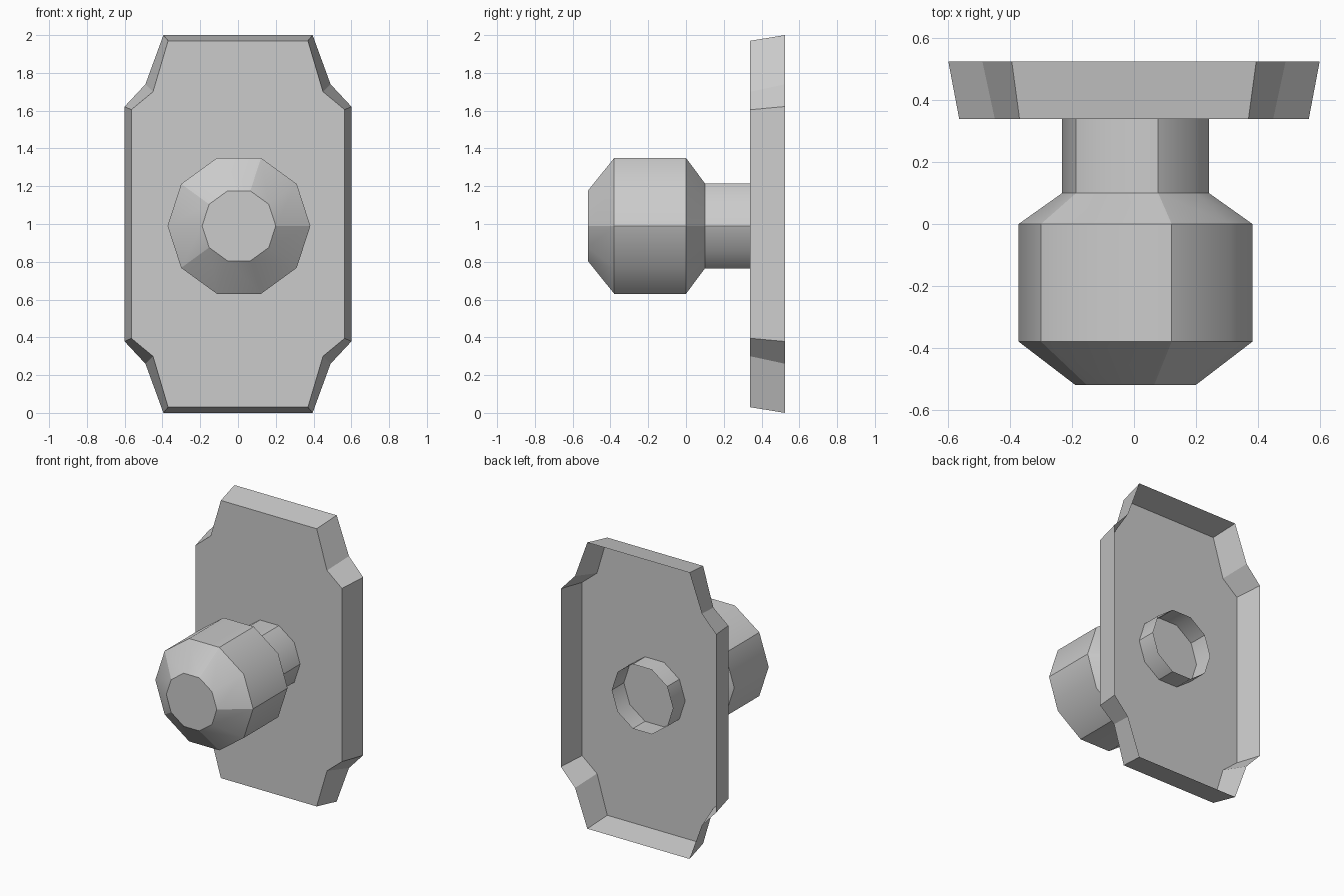
import bpy, bmesh
from math import cos, sin, tau

cube = bpy.data.objects.get("Cube")
if cube:
    bpy.data.objects.remove(cube, do_unlink=True)

grey = bpy.data.materials.new("plain grey")
grey.use_nodes = True
colour = (0.6, 0.6, 0.6, 1)
grey.diffuse_color = colour
grey.node_tree.nodes["Principled BSDF"].inputs["Base Color"].default_value = colour

SIDES = 10


def finish(name, bm):
    mesh = bpy.data.meshes.new(name)
    bm.to_mesh(mesh)
    bm.free()
    mesh.materials.append(grey)
    obj = bpy.data.objects.new(name, mesh)
    bpy.context.collection.objects.link(obj)
    return obj


def bridge(bm, a, b):
    """Join two closed loops of vertices with quads."""
    n = len(a)
    return [bm.faces.new((a[i], a[(i + 1) % n], b[(i + 1) % n], b[i]))
            for i in range(n)]


def turned(name, profile, cap_front):
    """Ten-sided turning around the y axis; profile runs front to back."""
    bm = bmesh.new()
    rings = [[bm.verts.new((0.005 + r * cos(tau * i / SIDES), y,
                            0.99 + r * sin(tau * i / SIDES)))
              for i in range(SIDES)] for r, y in profile]
    for a, b in zip(rings, rings[1:]):
        for face in bridge(bm, a, b):
            face.smooth = True
        # rounded in pairs of sides: ring edges and every second ridge are sharp
        for i in range(0, SIDES, 2):
            bm.edges.get((a[i], b[i])).smooth = False
    for ring in rings:
        for i in range(SIDES):
            bm.edges.get((ring[i], ring[(i + 1) % SIDES])).smooth = False
    if cap_front:
        bm.faces.new(rings[0])
    return finish(name, bm)


def outline(corner):
    """Mirror one upper right corner into a closed loop, anticlockwise."""
    right = [(x, 2 - z) for x, z in reversed(corner)][::-1]
    right = right + corner[::-1]
    return right + [(-x, z) for x, z in reversed(right)]


# Backplate: hollow tray, open at the back
bm = bmesh.new()
front = [bm.verts.new((x, 0.34, z)) for x, z in
         outline([(0.37, 1.97), (0.45, 1.70), (0.565, 1.605)])]
back = [bm.verts.new((x, 0.525, z)) for x, z in
        outline([(0.395, 2.0), (0.49, 1.74), (0.6, 1.622)])]
bridge(bm, front, back)
bm.faces.new(front)
bmesh.ops.recalc_face_normals(bm, faces=bm.faces)
finish("backplate", bm)

# Knob head, and the open stem that passes through the backplate
turned("knob", [(0.195, -0.52), (0.378, -0.38), (0.378, 0), (0.237, 0.1)], True)
turned("stem", [(0.237, 0.1), (0.237, 0.475)], False)
